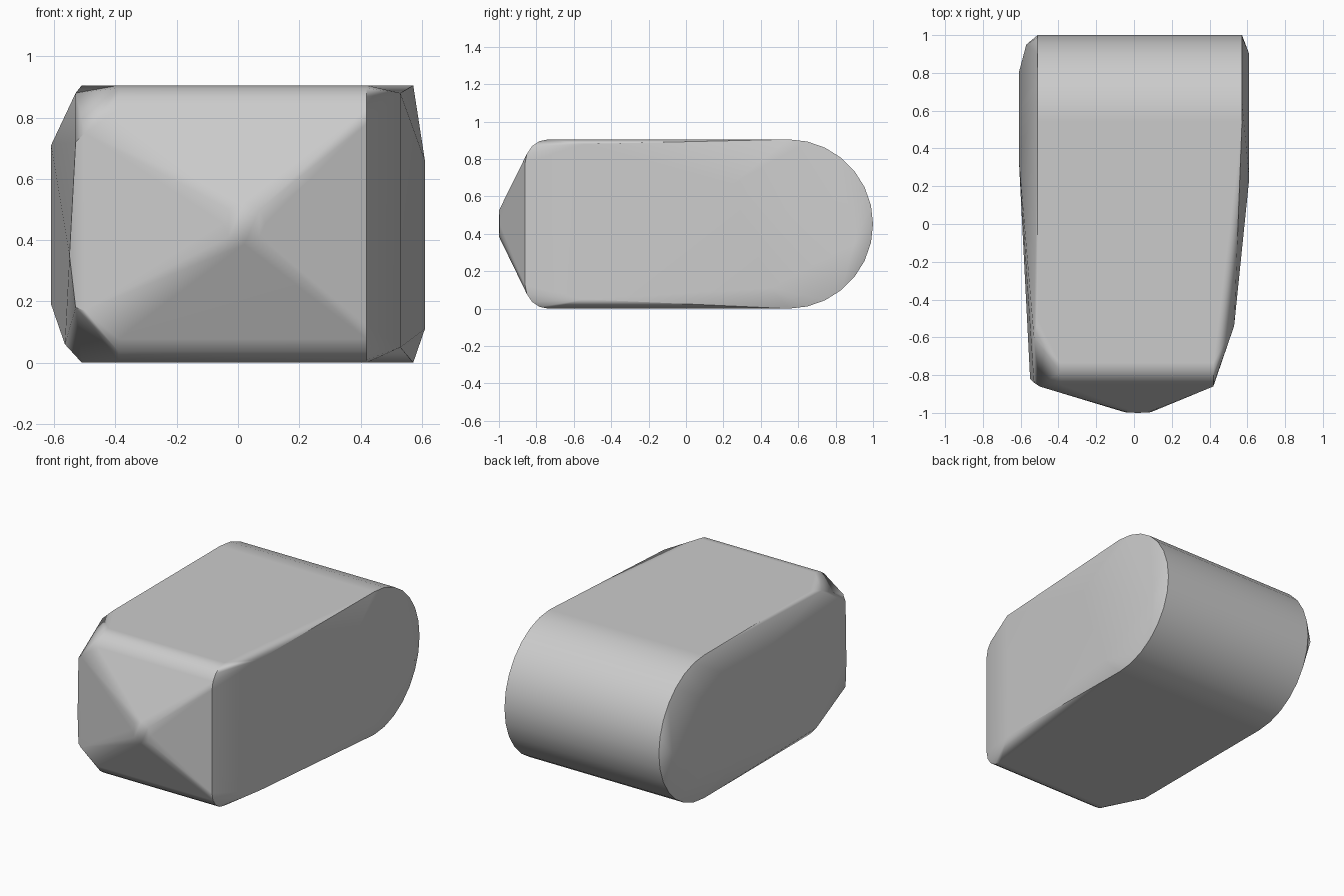
import bpy
import bmesh
from math import sin, cos, pi, radians

cube = bpy.data.objects.get("Cube")
if cube:
    bpy.data.objects.remove(cube, do_unlink=True)

HEIGHT = 0.905
R = HEIGHT / 2


def arc(x, cy, cz, r, start, end, steps):
    """Points on an arc in the yz plane."""
    angles = [start + (end - start) * i / steps for i in range(steps + 1)]
    return [(x, cy + r * cos(a), cz + r * sin(a)) for a in angles]


# Half-round back, running across the full width
points = []
for x in (-0.51, 0.572):
    points += arc(x, 1 - R, R, R, -pi / 2, pi / 2, 14)

# Rounded top and bottom edges of the front
for x in (-0.39, 0.42):
    points += arc(x, -0.735, HEIGHT - 0.125, 0.125, pi / 2, pi, 4)
    points += arc(x, -0.735, 0.125, 0.125, pi, 3 * pi / 2, 4)

# Blunt nose
points += [(x, -0.998, z) for x in (-0.03, 0.07) for z in (0.41, 0.50)]
points += [(0.02, -1, 0.385), (0.02, -1, 0.525), (-0.05, -0.996, 0.455), (0.09, -0.996, 0.455)]

# Chamfered front corner on the right
points += [(-0.50, -0.86, 0.75), (-0.50, -0.86, 0.17), (-0.53, -0.84, 0.72),
           (-0.53, -0.84, 0.18), (-0.55, -0.82, 0.35),
           (-0.51, -0.51, HEIGHT), (-0.51, -0.51, 0), (-0.53, -0.6, 0.88), (-0.565, -0.5, 0.06)]

# Shallow bulge on the right flank
points += [(-0.61, 0.80, 0.45), (-0.61, 0.35, 0.71), (-0.61, 0.35, 0.19),
           (-0.57, 0.95, 0.45), (-0.61, 0.6, 0.65), (-0.61, 0.6, 0.25)]

# Tapered left flank with its bulge
points += [(0.53, -0.54, 0.05), (0.53, -0.54, 0.88),
           (0.61, 0.90, 0.35), (0.61, 0.45, 0.11), (0.61, 0.24, 0.66)]

# Skin all sections with one convex shell
bm = bmesh.new()
for p in points:
    bm.verts.new(p)
result = bmesh.ops.convex_hull(bm, input=bm.verts)
loose = {g for g in result["geom_interior"] + result["geom_unused"]
         if isinstance(g, bmesh.types.BMVert)}
bmesh.ops.delete(bm, geom=list(loose), context="VERTS")
bmesh.ops.dissolve_limit(bm, angle_limit=radians(1.5), verts=bm.verts, edges=bm.edges)
bmesh.ops.recalc_face_normals(bm, faces=bm.faces)

mesh = bpy.data.meshes.new("rounded_block")
bm.to_mesh(mesh)
bm.free()
block = bpy.data.objects.new("rounded_block", mesh)
bpy.context.collection.objects.link(block)

# Plain grey
grey = bpy.data.materials.new("plain_grey")
grey.use_nodes = True
colour = (0.6, 0.6, 0.6, 1)
grey.diffuse_color = colour
grey.node_tree.nodes["Principled BSDF"].inputs["Base Color"].default_value = colour
mesh.materials.append(grey)

# Smooth shading that keeps the flank edges sharp and the big faces flat
bpy.context.view_layer.objects.active = block
block.select_set(True)
bpy.ops.object.shade_smooth_by_angle(angle=radians(35))
weighted = block.modifiers.new("flat_faces", "WEIGHTED_NORMAL")
weighted.keep_sharp = True
weighted.weight = 90
